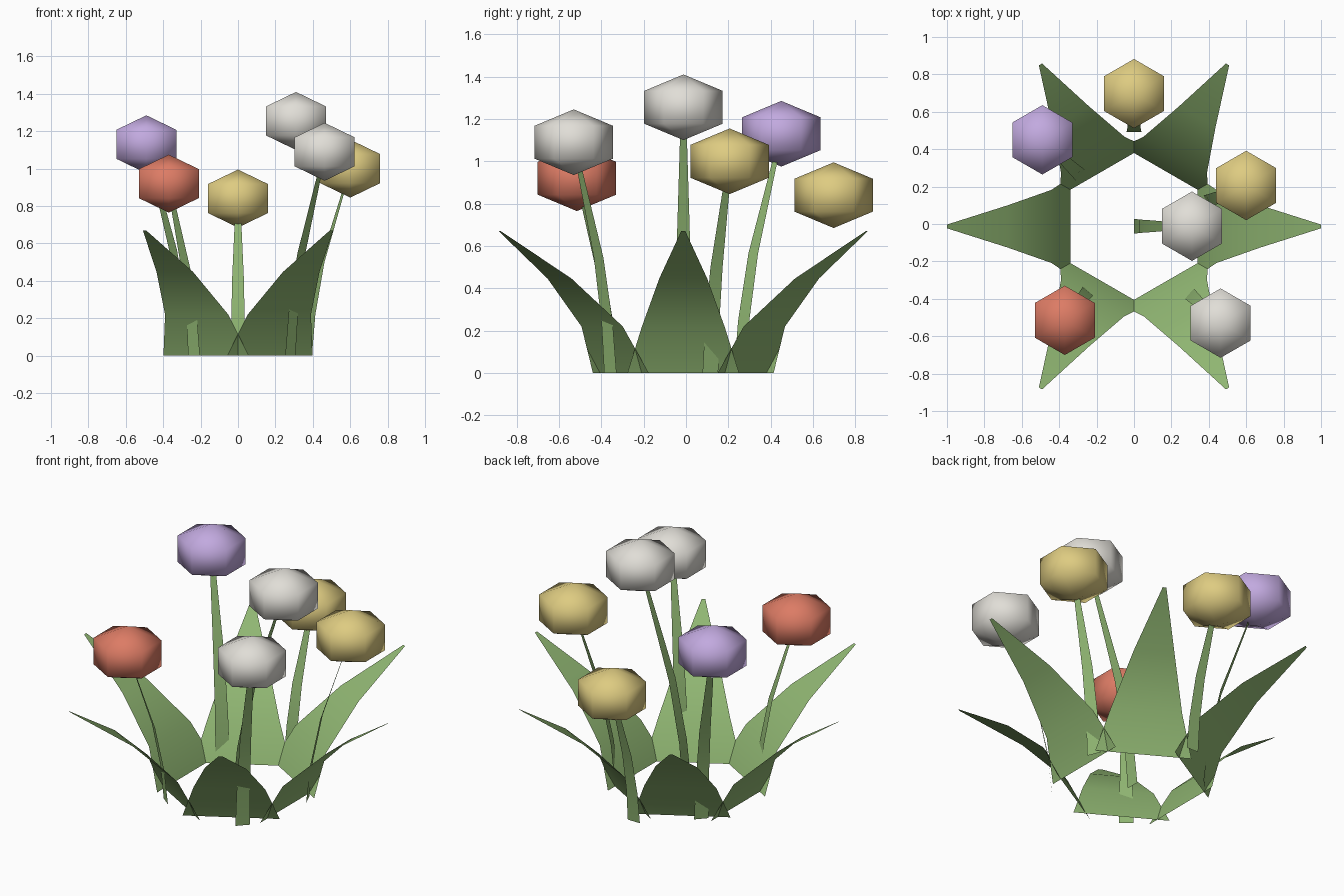
import bpy
import bmesh
import math
from mathutils import Vector, Matrix

cube = bpy.data.objects.get("Cube")
if cube:
    bpy.data.objects.remove(cube, do_unlink=True)


def material(name, rgb):
    m = bpy.data.materials.new(name)
    m.use_nodes = True
    m.diffuse_color = (*rgb, 1)
    m.node_tree.nodes["Principled BSDF"].inputs["Base Color"].default_value = (*rgb, 1)
    return m


green = material("leaf green", (0.28, 0.47, 0.17))
white = material("petal white", (0.75, 0.73, 0.68))
yellow = material("petal yellow", (0.73, 0.60, 0.22))
red = material("petal red", (0.72, 0.20, 0.13))
purple = material("petal purple", (0.54, 0.40, 0.74))


def finish(name, bm, mat):
    for f in bm.faces:
        f.smooth = True
    mesh = bpy.data.meshes.new(name)
    bm.to_mesh(mesh)
    bm.free()
    mesh.materials.append(mat)
    ob = bpy.data.objects.new(name, mesh)
    bpy.context.collection.objects.link(ob)
    return ob


def ribbon(name, base, angle, sections):
    """Flat curved blade; each section is (reach, height, half width)."""
    out = Vector((math.cos(angle), math.sin(angle), 0))
    side = Vector((-out.y, out.x, 0))
    bm = bmesh.new()
    rows = []
    for reach, height, half in sections:
        p = base + out * reach + Vector((0, 0, height))
        rows.append((bm.verts.new(p - side * half), bm.verts.new(p + side * half)))
    for a, b in zip(rows, rows[1:]):
        bm.faces.new((a[0], b[0], b[1], a[1]))
    return finish(name, bm, green)


def blossom(name, centre, mat):
    """Six-sided low-poly flower head."""
    bm = bmesh.new()
    bmesh.ops.create_uvsphere(bm, u_segments=6, v_segments=3, radius=1)
    bmesh.ops.transform(bm, verts=bm.verts, matrix=Matrix.Diagonal((0.214, 0.214, 0.155, 1)))
    # turn the ring so that two corners point front and back
    if max(abs(v.co.x) for v in bm.verts) > max(abs(v.co.y) for v in bm.verts):
        bmesh.ops.transform(bm, verts=bm.verts, matrix=Matrix.Rotation(math.pi / 6, 4, "Z"))
    bmesh.ops.translate(bm, verts=bm.verts, vec=centre)
    return finish(name, bm, mat)


# Six leaves in a ring
middle = Vector((0, -0.013, 0))
leaf = [(0.34, 0, 0.264), (0.442, 0.22, 0.195), (0.675, 0.447, 0.113), (1, 0.67, 0.01)]
for i in range(6):
    ribbon(f"leaf_{i + 1}", middle, i * math.pi / 3, leaf)

# Flowers: name, material, foot of the stem (x, y), centre of the head
flowers = [
    ("white_back", white, (0, -0.012), (0.31, -0.012, 1.255)),
    ("white_front", white, (0.28, -0.357), (0.463, -0.53, 1.09)),
    ("yellow_back", yellow, (0, 0.492), (0, 0.697, 0.84)),
    ("yellow_side", yellow, (0.38, 0.115), (0.60, 0.206, 1.0)),
    ("red", red, (-0.235, -0.345), (-0.37, -0.515, 0.92)),
    ("purple", purple, (-0.28, 0.255), (-0.49, 0.45, 1.13)),
]
# Stem as fractions of reach and height, with half width
stem = [(0, 0, 0.04), (0.09, 0.22, 0.036), (0.32, 0.5, 0.031), (1, 1, 0.012)]
for name, mat, foot, head in flowers:
    base, top = Vector((*foot, 0)), Vector(head)
    run = (top - base).xy
    ribbon(f"stem_{name}", base, math.atan2(run.y, run.x),
           [(r * run.length, h * top.z, w) for r, h, w in stem])
    blossom(f"flower_{name}", top, mat)
